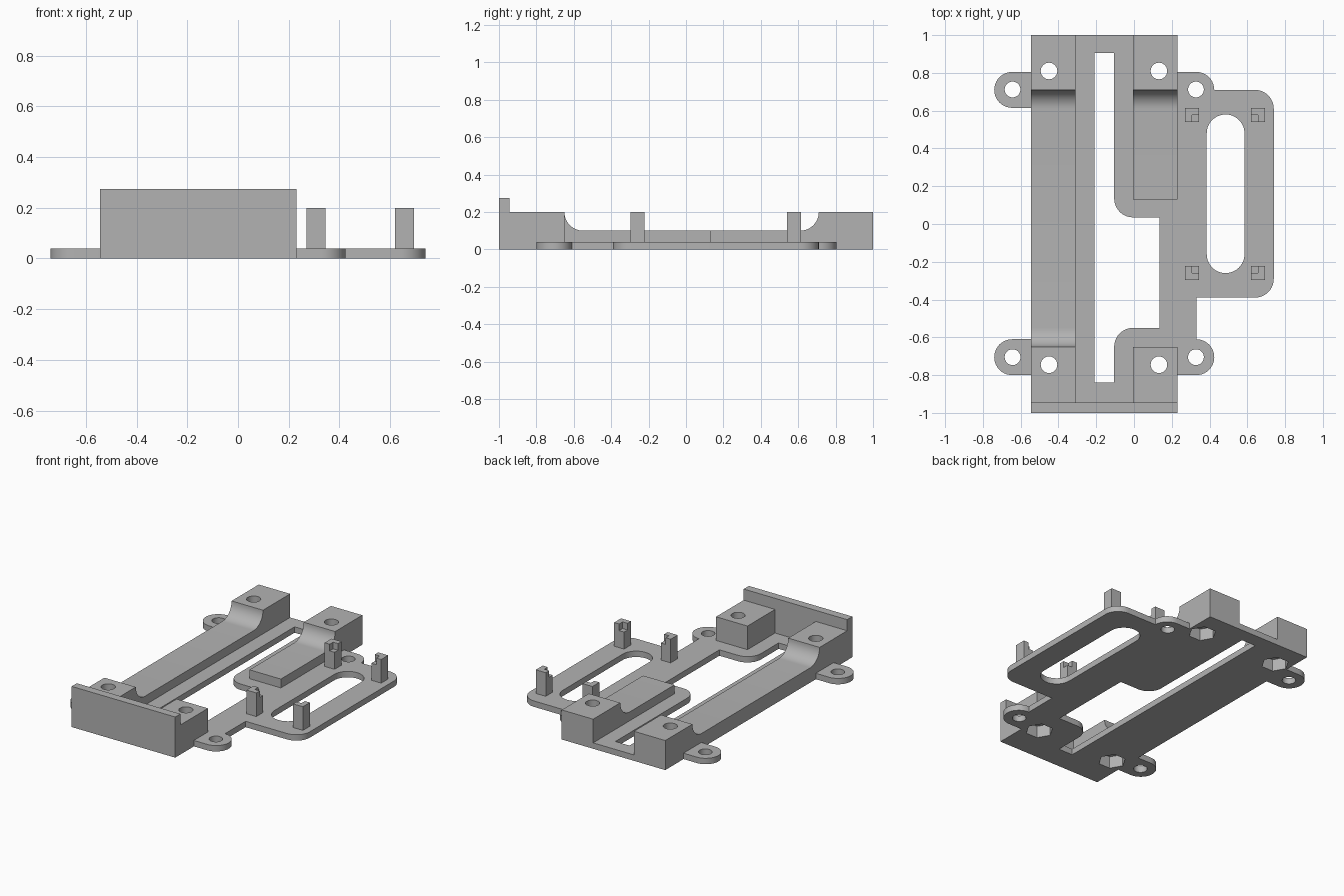
import bpy
import bmesh
from math import cos, sin, pi
from mathutils import Vector

if "Cube" in bpy.data.objects:
    bpy.data.objects.remove(bpy.data.objects["Cube"])

PLATE = 0.04      # plate thickness
LOW, HIGH = 0.10, 0.20   # rail heights

grey = bpy.data.materials.new("grey plastic")
grey.use_nodes = True
colour = (0.45, 0.45, 0.45, 1)
grey.diffuse_color = colour
grey.node_tree.nodes["Principled BSDF"].inputs["Base Color"].default_value = colour


def add_object(name, bm):
    bmesh.ops.remove_doubles(bm, verts=bm.verts, dist=1e-4)
    bmesh.ops.recalc_face_normals(bm, faces=bm.faces)
    mesh = bpy.data.meshes.new(name)
    bm.to_mesh(mesh)
    bm.free()
    mesh.materials.append(grey)
    obj = bpy.data.objects.new(name, mesh)
    bpy.context.collection.objects.link(obj)
    return obj


def smooth(obj):
    bpy.ops.object.select_all(action="DESELECT")
    obj.select_set(True)
    bpy.context.view_layer.objects.active = obj
    bpy.ops.object.shade_smooth_by_angle(angle=pi / 6)


def rounded(corners, steps=10):
    """Outline with square corners; a third value rounds that corner."""
    pts = []
    for i, corner in enumerate(corners):
        p = Vector(corner[:2])
        if len(corner) == 2:
            pts.append(p)
            continue
        r = corner[2]
        u = (Vector(corners[i - 1][:2]) - p).normalized()
        v = (Vector(corners[(i + 1) % len(corners)][:2]) - p).normalized()
        for k in range(steps + 1):
            t = pi / 2 * k / steps
            pts.append(p + (u + v) * r - (v * cos(t) + u * sin(t)) * r)
    return [p for i, p in enumerate(pts) if (p - pts[i - 1]).length > 1e-4]


def ring(x, y, r, n):
    return [Vector((x + r * cos(2 * pi * k / n), y + r * sin(2 * pi * k / n)))
            for k in range(n)]


def extrude(bm, pts, vector):
    face = bm.faces.new([bm.verts.new(p) for p in pts])
    new = bmesh.ops.extrude_face_region(bm, geom=[face], use_keep_orig=True)["geom"]
    bmesh.ops.translate(bm, vec=vector,
                        verts=[g for g in new if isinstance(g, bmesh.types.BMVert)])


def prism(bm, pts, z0, z1):
    extrude(bm, [(p[0], p[1], z0) for p in pts], (0, 0, z1 - z0))


def rect(x0, x1, y0, y1):
    return [(x0, y0), (x1, y0), (x1, y1), (x0, y1)]


# Base plate: one outline with ears, openings and bolt holes
E = 0.095
outline = rounded([
    (-.545, -1), (.23, -1), (.23, -.8), (.425, -.8, E), (.425, -.61, E),
    (.33, -.61), (.33, -.39), (.74, -.39, .1), (.74, .71, .1), (.425, .71),
    (.425, .805, E), (.23, .805), (.23, 1), (-.545, 1), (-.545, .805),
    (-.74, .805, E), (-.74, .615, E), (-.545, .615), (-.545, -.61),
    (-.74, -.61, E), (-.74, -.8, E), (-.545, -.8)])
opening = rounded([
    (-.21, -.84), (-.105, -.84), (-.105, -.55, .1), (.135, -.55),
    (.135, .035), (-.105, .035, .1), (-.105, .905), (-.21, .905)])
oval_slot = rounded([(.385, -.26, .1), (.585, -.26, .1),
                     (.585, .58, .1), (.385, .58, .1)])
bolts = [(x, y) for x in (-.45, .132) for y in (-.745, .81)]
ear_holes = [(x, y) for x in (-.643, .328) for y in (-.705, .712)]
loops = [outline, opening, oval_slot]
loops += [ring(x, y, .042, 24) for x, y in ear_holes]
loops += [ring(x, y, .085, 6) for x, y in bolts]

curve = bpy.data.curves.new("plate_outline", "CURVE")
curve.dimensions = "2D"
curve.fill_mode = "BOTH"
curve.extrude = PLATE / 2
for loop in loops:
    spline = curve.splines.new("POLY")
    spline.points.add(len(loop) - 1)
    for point, p in zip(spline.points, loop):
        point.co = (p.x, p.y, 0, 1)
    spline.use_cyclic_u = True
helper = bpy.data.objects.new("plate_outline", curve)
bpy.context.collection.objects.link(helper)
bpy.context.view_layer.update()
flat = helper.evaluated_get(bpy.context.evaluated_depsgraph_get()).to_mesh()
bm = bmesh.new()
bm.from_mesh(flat)
bpy.data.objects.remove(helper)
bmesh.ops.translate(bm, verts=bm.verts, vec=(0, 0, PLATE / 2))
smooth(add_object("base_plate", bm))


# Rails: side profile with concave ramps, swept across their width
def ramp(y_low, y_high):
    return [(y_low + (y_high - y_low) * sin(pi / 2 * k / 12),
             HIGH - (HIGH - LOW) * cos(pi / 2 * k / 12)) for k in range(13)]


def rail(bm, x0, x1, profile):
    extrude(bm, [(x0, y, z) for y, z in profile], (x1 - x0, 0, 0))


back_end = ramp(.61, .71) + [(1, HIGH), (1, PLATE)]
front_end = [(-.945, PLATE), (-.945, HIGH)] + ramp(-.55, -.65)[::-1]
left_bm, right_bm, block_bm = bmesh.new(), bmesh.new(), bmesh.new()
rail(left_bm, -.545, -.31, front_end + back_end)
rail(right_bm, -.005, .23, [(.13, PLATE), (.13, LOW)] + back_end)
prism(block_bm, rect(-.005, .23, -.945, -.65), PLATE, HIGH)
rails = [add_object("long_rail", left_bm), add_object("short_rail", right_bm),
         add_object("front_block", block_bm)]

# Bolt holes with hexagonal nut pockets, cut from the rails
cutters = []
for name, radius, sides, z0, z1 in (("nut_cutter", .085, 6, 0, .08),
                                    ("bolt_cutter", .044, 24, .06, .3)):
    bm = bmesh.new()
    for x, y in bolts:
        prism(bm, ring(x, y, radius, sides), z0, z1)
    cutter = add_object(name, bm)
    cutter.hide_render = True
    cutters.append(cutter)
for obj in rails:
    for cutter in cutters:
        mod = obj.modifiers.new(cutter.name, "BOOLEAN")
        mod.operation = "DIFFERENCE"
        mod.solver = "EXACT"
        mod.object = cutter
    bpy.ops.object.select_all(action="DESELECT")
    bpy.context.view_layer.objects.active = obj
    obj.select_set(True)
    for cutter in cutters:
        bpy.ops.object.modifier_apply(modifier=cutter.name)
    smooth(obj)
for cutter in cutters:
    bpy.data.objects.remove(cutter)

# Front wall
bm = bmesh.new()
prism(bm, rect(-.545, .23, -1, -.945), PLATE, .275)
add_object("front_wall", bm)

# Corner posts: square below, L-shaped above to seat a board
H = 0.037
for side, x, sx in (("right", .308, 1), ("left", .657, -1)):
    for end, y, sy in (("front", -.26, 1), ("back", .577, -1)):
        bm = bmesh.new()
        prism(bm, rect(x - H, x + H, y - H, y + H), PLATE, .155)
        ell = [(-H, -H), (H, -H), (H, 0), (0, 0), (0, H), (-H, H)]
        prism(bm, [(x + a * sx, y + b * sy) for a, b in ell], .155, HIGH)
        add_object(f"post_{end}_{side}", bm)
